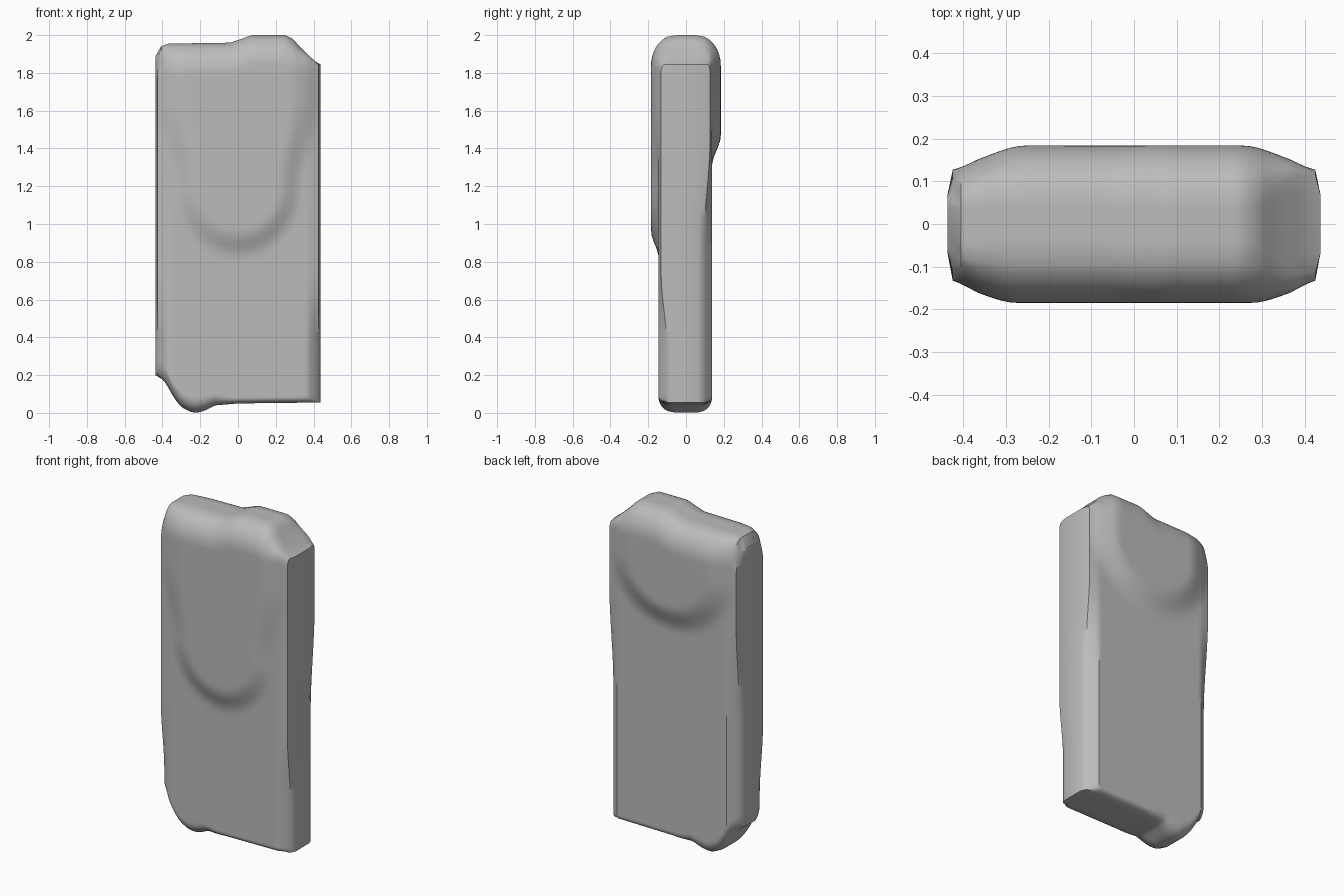
import bpy, bmesh, math

if "Cube" in bpy.data.objects:
    bpy.data.objects.remove(bpy.data.objects["Cube"])

TOP = [(-0.425, 1.89), (-0.41, 1.94), (-0.37, 1.955), (-0.04, 1.96), (0.02, 1.98), (0.07, 2.0),
       (0.25, 2.0), (0.29, 1.98), (0.34, 1.925), (0.425, 1.845)]
BOTTOM = [(-0.425, 0.2), (-0.38, 0.155), (-0.34, 0.08), (-0.3, 0.03), (-0.25, 0.005), (-0.22, 0.0),
          (-0.18, 0.01), (-0.12, 0.04), (0.0, 0.05), (0.425, 0.055)]
COLS, ROWS, HALF = 44, 90, 0.425


def lookup(table, x):
    for (x0, a), (x1, b) in zip(table, table[1:]):
        if x <= x1:
            return a + (b - a) * max(0, (x - x0) / (x1 - x0))
    return table[-1][1]


def step(a, b, t):
    t = min(1, max(0, (t - a) / (b - a)))
    return t * t * (3 - 2 * t)


def mix(a, b, t):
    return a + (b - a) * t


def rounding(d, radius):
    t = min(1, max(0, d / radius))
    return math.sqrt(1 - (1 - t) ** 2)


def depth(x, z, front):
    """Half thickness of the slab on its front or back face."""
    if front:
        edge = mix(0.10, 0.132, step(0.33, 0.75, z))
        width = 0.30 + 0.08 * step(1.2, 1.65, z)
        r = math.hypot(x / width, max(0, 1.2 - z) / 0.33)
        y, bulge = 0.145, 0.04 * (1 - step(0.72, 1.15, r))
    else:
        edge = mix(0.09, 0.127, step(0.85, 1.45, z))
        r = math.hypot(x / 0.36, max(0, 1.7 - z) / 0.33)
        y, bulge = 0.137, 0.047 * (1 - step(0.70, 1.2, r))
    # Chamfer at the long sides, then the raised U-shaped panel
    y = mix(edge, y, min(1, (HALF - abs(x)) / 0.055)) + bulge
    # Rounded top, tightening on the sloping right corner
    corner = step(0.27, 0.4, x)
    rim = mix(0.055, 0.115, corner)
    y = mix(min(rim, y), y, rounding(lookup(TOP, x) - z, mix(0.16, 0.05, corner)))
    # Bottom edge, softer around the small lip
    lip = 1 - step(-0.22, 0.0, x)
    rim = mix(0.105, 0.06, lip)
    return mix(min(rim, y), y, rounding(z - lookup(BOTTOM, x), mix(0.03, 0.08, lip)))


bm = bmesh.new()


def sheet(kind):
    grid = []
    for i in range(COLS + 1):
        x = -HALF + 2 * HALF * i / COLS
        lo, hi = lookup(BOTTOM, x), lookup(TOP, x)
        col = []
        for j in range(ROWS + 1):
            t = j / ROWS
            z = mix(lo, hi, t - 0.1 * math.sin(2 * math.pi * t))
            y = -depth(x, z, True) if kind == "front" else depth(x, z, False)
            col.append(bm.verts.new((x, y, z)))
        grid.append(col)
    for i in range(COLS):
        for j in range(ROWS):
            bm.faces.new((grid[i][j], grid[i + 1][j], grid[i + 1][j + 1], grid[i][j + 1]))
    return ([grid[i][0] for i in range(COLS)] + [grid[COLS][j] for j in range(ROWS)]
            + [grid[i][ROWS] for i in range(COLS, 0, -1)] + [grid[0][j] for j in range(ROWS, 0, -1)])


# Front and back faces joined by slightly convex side walls
loops = [sheet("front")]
back = sheet("back")
for t in (-0.07, 0.07):
    loops.append([bm.verts.new((v.co.x * (1.028 if abs(v.co.x) > HALF - 0.001 else 1),
                                min(max(t, v.co.y * 0.7), b.co.y * 0.7), v.co.z))
                  for v, b in zip(loops[0], back)])
loops.append(back)
n = len(back)
for a, b in zip(loops, loops[1:]):
    for k in range(n):
        m = (k + 1) % n
        bm.faces.new((a[k], a[m], b[m], b[k]))
bmesh.ops.recalc_face_normals(bm, faces=bm.faces)

mesh = bpy.data.meshes.new("slab_body")
bm.to_mesh(mesh)
bm.free()
body = bpy.data.objects.new("slab_body", mesh)
bpy.context.collection.objects.link(body)
grey = bpy.data.materials.new("plain_grey")
grey.diffuse_color = (0.5, 0.5, 0.5, 1)
grey.use_nodes = True
grey.node_tree.nodes["Principled BSDF"].inputs["Base Color"].default_value = grey.diffuse_color
mesh.materials.append(grey)
bpy.context.view_layer.objects.active = body
body.select_set(True)
bpy.ops.object.shade_smooth_by_angle(angle=math.radians(35))
